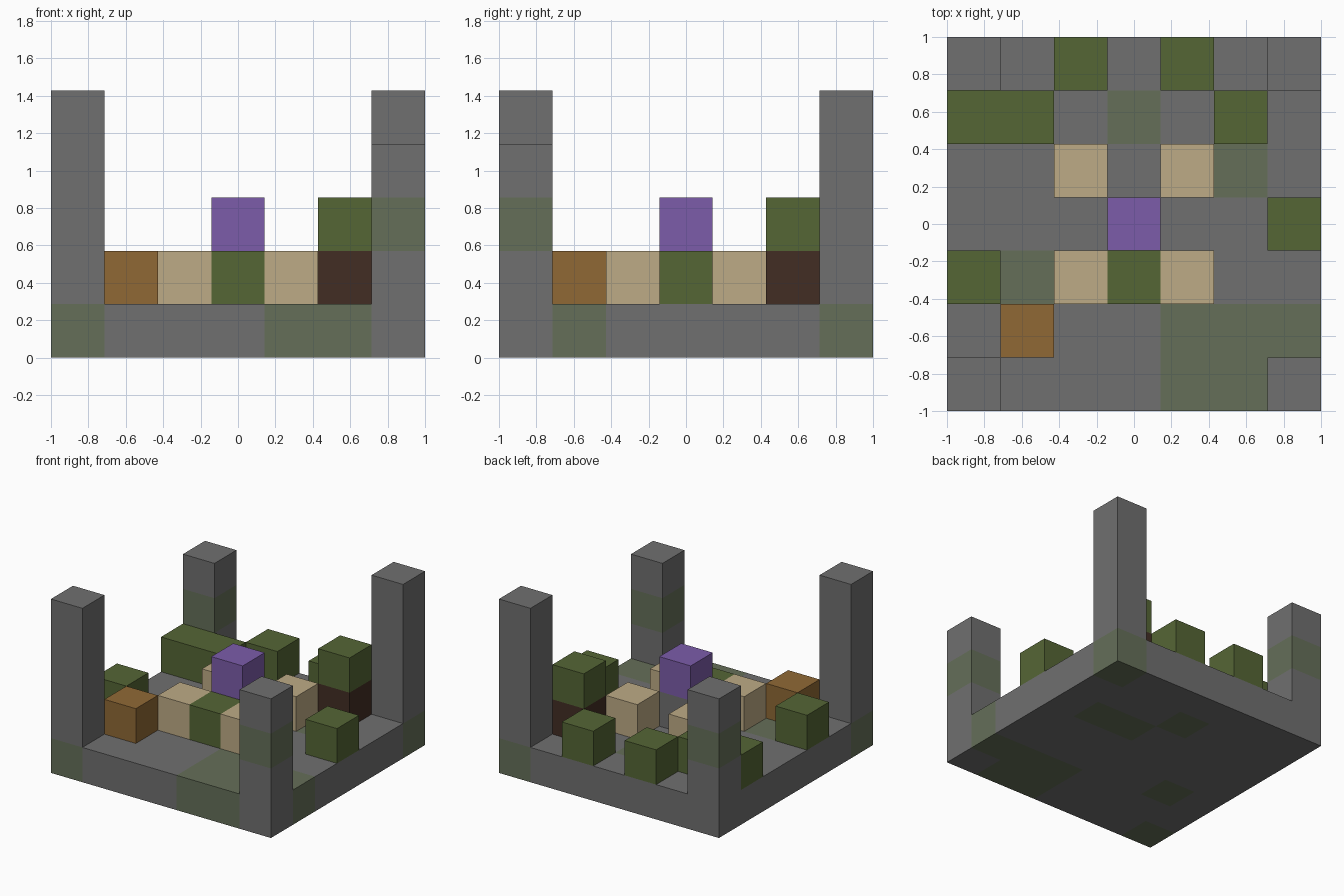
import bpy, bmesh
from mathutils import Vector

CELLS = 7                # the court is 7 x 7 blocks
S = 2 / CELLS            # edge of one block

cube = bpy.data.objects.get("Cube")
if cube:
    bpy.data.objects.remove(cube, do_unlink=True)


def linear(c):
    c /= 255
    return c / 12.92 if c <= 0.04045 else ((c + 0.055) / 1.055) ** 2.4


def material(name, r, g, b):
    mat = bpy.data.materials.new(name)
    color = (linear(r), linear(g), linear(b), 1)
    mat.use_nodes = True
    mat.diffuse_color = color
    bsdf = mat.node_tree.nodes["Principled BSDF"]
    bsdf.inputs["Base Color"].default_value = color
    bsdf.inputs["Roughness"].default_value = 0.9
    return mat


stone = material("grey stone", 112, 112, 112)
moss = material("mossy stone", 101, 111, 89)
leaf = material("leaf green", 85, 102, 53)
sand = material("pale sandstone", 190, 171, 134)
violet = material("violet crystal", 124, 92, 170)
amber = material("amber wood", 144, 105, 53)
bark = material("dark bark", 66, 45, 36)


def block(name, cell, size, mat, second=None, rule=None):
    """Box of whole blocks; faces of blocks that pass the rule get the second colour."""
    bm = bmesh.new()
    bmesh.ops.create_cube(bm, size=1)
    for v in bm.verts:
        v.co = Vector([c + (p + 0.5) * s for c, p, s in zip(cell, v.co, size)])
    if rule:
        # cut the box along every block boundary
        for axis in range(3):
            normal = Vector([float(axis == a) for a in range(3)])
            for step in range(1, size[axis]):
                bmesh.ops.bisect_plane(
                    bm, geom=bm.verts[:] + bm.edges[:] + bm.faces[:],
                    plane_co=normal * (cell[axis] + step), plane_no=normal)
        bm.normal_update()
        for f in bm.faces:
            inside = f.calc_center_median() - f.normal * 0.5
            f.material_index = int(rule(*[int(n // 1) for n in inside]))
    # blocks resting on something need no underside
    if cell[2] > 0:
        bm.normal_update()
        bmesh.ops.delete(bm, geom=[f for f in bm.faces if f.normal.z < -0.5],
                         context='FACES_ONLY')
    for v in bm.verts:
        v.co = v.co * S - Vector((1, 1, 0))
    mesh = bpy.data.meshes.new(name)
    bm.to_mesh(mesh)
    bm.free()
    mesh.materials.append(mat)
    if second:
        mesh.materials.append(second)
    obj = bpy.data.objects.new(name, mesh)
    bpy.context.collection.objects.link(obj)
    return obj


# Floor slab with mossy patches
patches = {(0, 0), (4, 0), (5, 0), (4, 1), (5, 1), (6, 1), (1, 2),
           (4, 4), (5, 4), (3, 5), (6, 6)}
block("floor", (0, 0, 0), (CELLS, CELLS, 1), stone, moss,
      lambda i, j, k: (i, j) in patches)

# Corner pillars: two tall and plain, two worn down with a mossy band
end = CELLS - 1
for side, depth, i, j in (("right", "front", 0, 0), ("left", "back", end, end)):
    block(f"{depth}_{side}_pillar", (i, j, 1), (1, 1, 4), stone)
for side, depth, i, j in (("left", "front", end, 0), ("right", "back", 0, end)):
    block(f"{depth}_{side}_pillar", (i, j, 1), (1, 1, 3), stone, moss,
          lambda i, j, k: k == 2)

# Central shrine: four sandstone corners around a pedestal with a crystal
for i in (2, 4):
    for j in (2, 4):
        block(f"shrine_corner_{i}_{j}", (i, j, 1), (1, 1, 1), sand)
block("pedestal", (3, 3, 1), (1, 1, 1), stone)
block("crystal", (3, 3, 2), (1, 1, 1), violet)

# Bushes
for n, (i, j, width) in enumerate([(2, 6, 1), (4, 6, 1), (0, 5, 2),
                                   (6, 3, 1), (0, 2, 1), (3, 2, 1)], 1):
    block(f"bush_{n}", (i, j, 1), (width, 1, 1), leaf)

# Small tree
block("tree_trunk", (5, 5, 1), (1, 1, 1), bark)
block("tree_crown", (5, 5, 2), (1, 1, 1), leaf)

# Wooden crate
block("crate", (1, 1, 1), (1, 1, 1), amber)
